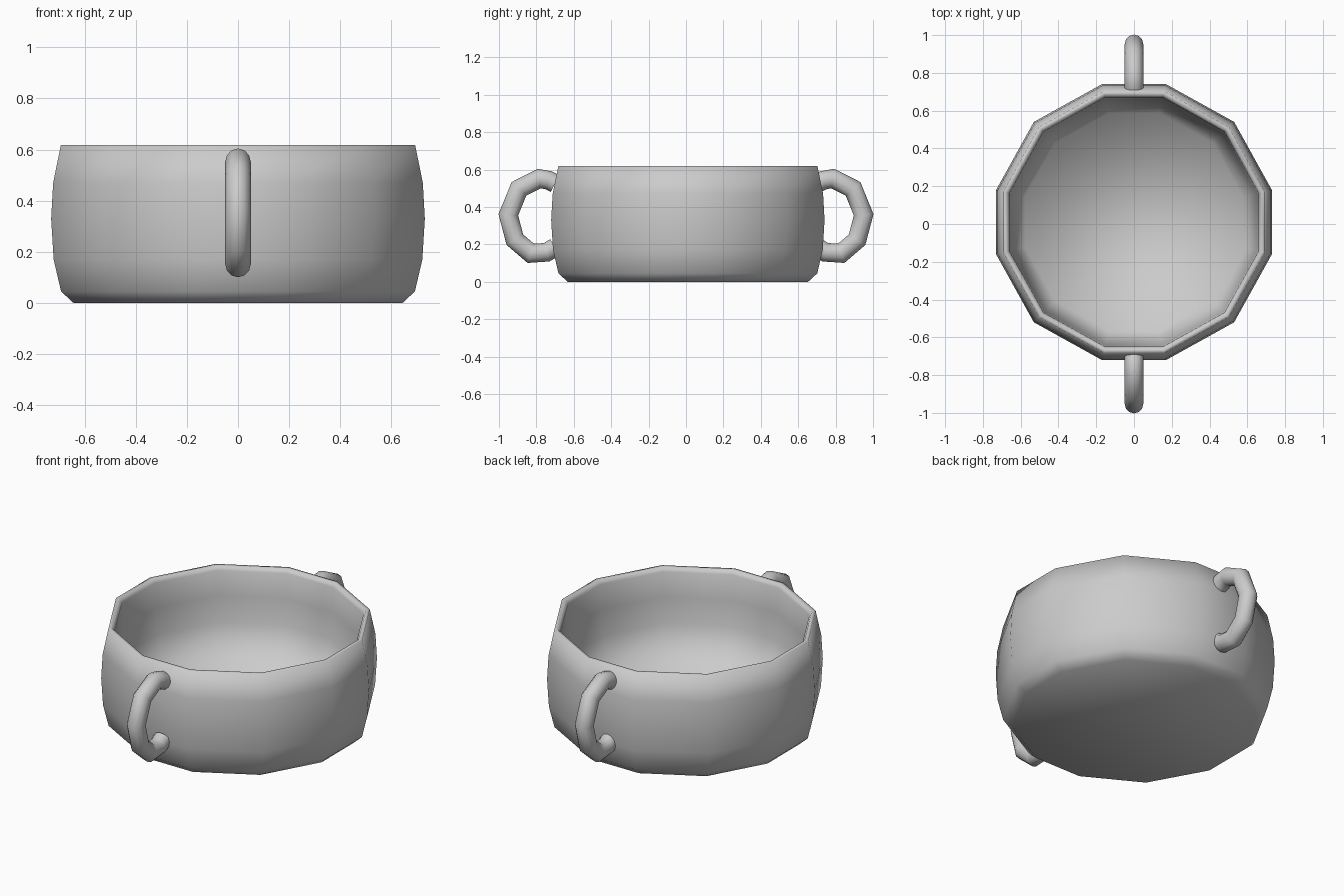
import bpy, bmesh
from math import sin, cos, pi, radians, atan2

if "Cube" in bpy.data.objects:
    bpy.data.objects.remove(bpy.data.objects["Cube"])


def finish(bm, name, angle):
    bmesh.ops.recalc_face_normals(bm, faces=bm.faces[:])
    me = bpy.data.meshes.new(name)
    bm.to_mesh(me)
    bm.free()
    ob = bpy.data.objects.new(name, me)
    bpy.context.collection.objects.link(ob)
    bpy.ops.object.select_all(action='DESELECT')
    ob.select_set(True)
    bpy.context.view_layer.objects.active = ob
    bpy.ops.object.shade_smooth_by_angle(angle=radians(angle))
    return ob


def skin(bm, rings):
    # bridge consecutive rings and cap both ends
    loops = [[bm.verts.new(p) for p in ring] for ring in rings]
    n = len(loops[0])
    for a, b in zip(loops, loops[1:]):
        for i in range(n):
            j = (i + 1) % n
            bm.faces.new((a[i], a[j], b[j], b[i]))
    bm.faces.new(loops[0])
    bm.faces.new(loops[-1])


# twelve-sided bowl: outer wall up, over the rim, sloping inner wall down
angles = [radians(q * 90 + a) for q in range(4) for a in (13, 45, 77)]
profile = [(0.66, 0), (0.71, 0.045), (0.74, 0.17), (0.75, 0.33), (0.742, 0.47), (0.711, 0.618),
           (0.69, 0.618), (0.677, 0.595), (0.67, 0.45), (0.655, 0.3), (0.592, 0.105)]
bm = bmesh.new()
skin(bm, [[(r * cos(a), r * sin(a) + 0.01, z) for a in angles] for r, z in profile])
finish(bm, "bowl", 95)

# loop handles: round tube swept along a C-shaped path
path = [(0.70, 0.525), (0.735, 0.543), (0.785, 0.552), (0.893, 0.497), (0.95, 0.358),
        (0.915, 0.225), (0.83, 0.152), (0.745, 0.158), (0.70, 0.185)]
R, SIDES = 0.05, 12
for name, side in (("front_handle", -1), ("back_handle", 1)):
    rings = []
    for i, (y, z) in enumerate(path):
        p, n = path[max(i - 1, 0)], path[min(i + 1, len(path) - 1)]
        d_in = atan2(z - p[1], y - p[0]) if i else None
        d_out = atan2(n[1] - z, n[0] - y) if i < len(path) - 1 else None
        d_in = d_out if d_in is None else d_in
        d_out = d_in if d_out is None else d_out
        turn = (d_out - d_in + pi) % (2 * pi) - pi
        t = d_in + turn / 2
        m = R / cos(turn / 2)
        rings.append([(R * cos(k), side * (y - sin(t) * m * sin(k)), z + cos(t) * m * sin(k))
                      for k in (2 * pi * s / SIDES for s in range(SIDES))])
    bm = bmesh.new()
    skin(bm, rings)
    finish(bm, name, 60)
